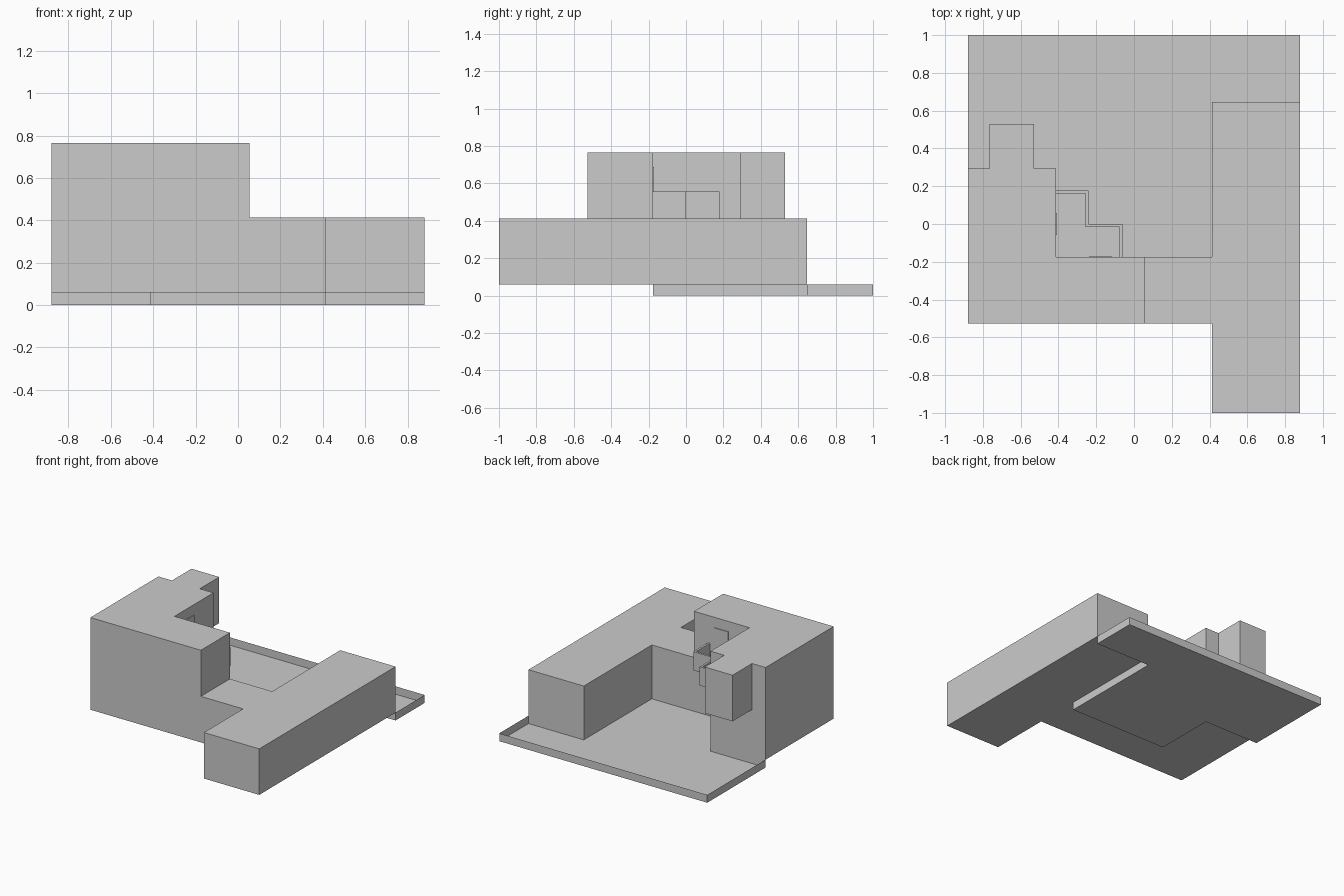
import bpy, bmesh

if "Cube" in bpy.data.objects:
    bpy.data.objects.remove(bpy.data.objects["Cube"])


def prism(name, outline, z0, z1, top=True):
    """Extrude a plan outline between two heights, optionally open on top."""
    bm = bmesh.new()
    low = [bm.verts.new((x, y, z0)) for x, y in outline]
    high = [bm.verts.new((x, y, z1)) for x, y in outline]
    n = len(outline)
    bm.faces.new(low[::-1])
    if top:
        bm.faces.new(high)
    for i in range(n):
        j = (i + 1) % n
        bm.faces.new((low[i], low[j], high[j], high[i]))
    mesh = bpy.data.meshes.new(name)
    bm.to_mesh(mesh)
    bm.free()
    obj = bpy.data.objects.new(name, mesh)
    bpy.context.collection.objects.link(obj)
    return obj


def box(name, x0, x1, y0, y1, z0, z1):
    return prism(name, [(x0, y0), (x1, y0), (x1, y1), (x0, y1)], z0, z1)


BASE, FLOOR, ROOF = 0.06, 0.412, 0.765

# Sunken courtyard: floor with a thin low rim, open on top
prism("courtyard_tray",
      [(-0.88, 1), (-0.88, 0.295), (-0.414, 0.295), (-0.414, -0.176),
       (0.412, -0.176), (0.412, 0.647), (0.88, 0.647), (0.88, 1)], 0, BASE, top=False)

# Ground storey wrapping around the courtyard
prism("ground_storey",
      [(-0.88, -0.527), (0.412, -0.527), (0.412, -1), (0.88, -1), (0.88, 0.647),
       (0.412, 0.647), (0.412, -0.176), (-0.414, -0.176), (-0.414, 0.295),
       (-0.88, 0.295)], BASE, FLOOR)

# Upper storey with the overhanging bay at the back
prism("upper_storey",
      [(-0.88, -0.527), (0.055, -0.527), (0.055, -0.176), (-0.414, -0.176),
       (-0.414, 0.295), (-0.53, 0.295), (-0.53, 0.53), (-0.765, 0.53),
       (-0.765, 0.295), (-0.88, 0.295)], FLOOR, ROOF)

# Stepped balcony: thin floor and a parapet following its edge
outer = [(-0.414, 0.178), (-0.24, 0.178), (-0.24, 0), (-0.062, 0), (-0.062, -0.176)]
inner = [(-0.414, 0.162), (-0.256, 0.162), (-0.256, -0.016), (-0.078, -0.016), (-0.078, -0.176)]
prism("balcony_floor", ([(-0.414, -0.176)] + outer)[::-1], FLOOR, FLOOR + 0.012)
prism("balcony_parapet", inner + outer[::-1], FLOOR, 0.555)

# Doors onto the balcony
box("balcony_door_back", -0.235, -0.12, -0.177, -0.170, FLOOR + 0.012, 0.687)
box("balcony_door_side", -0.415, -0.408, -0.058, 0.058, FLOOR + 0.012, 0.687)
